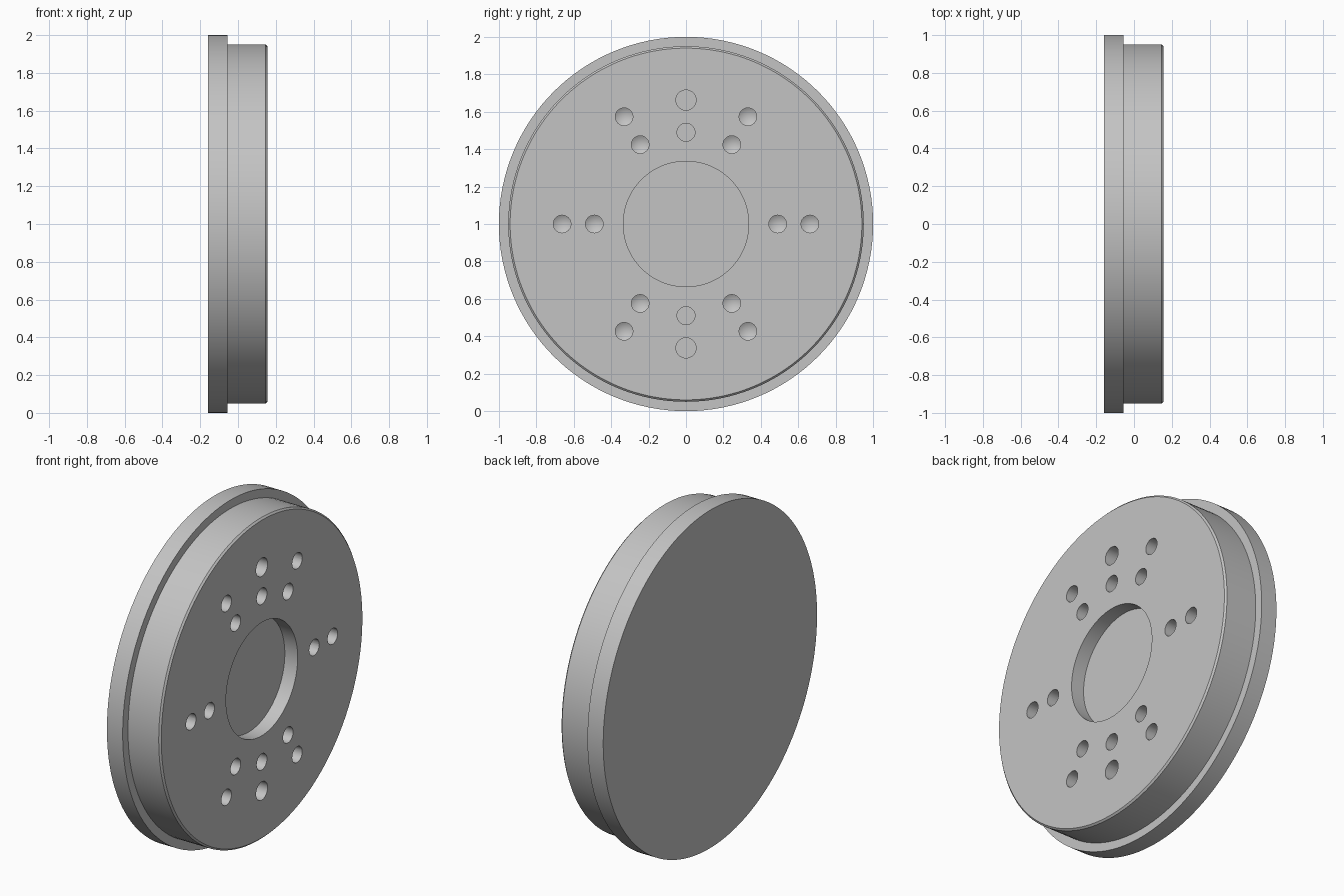
import bpy, bmesh
from math import pi, sin, cos, radians
from mathutils import Vector, Matrix

cube = bpy.data.objects.get("Cube")
if cube:
    bpy.data.objects.remove(cube, do_unlink=True)

# One plain grey material
grey = bpy.data.materials.new("plain grey")
grey.use_nodes = True
colour = (0.55, 0.55, 0.55, 1)
grey.diffuse_color = colour
grey.node_tree.nodes["Principled BSDF"].inputs["Base Color"].default_value = colour


def lathe(bm, profile, steps, centre):
    """Spin an (x, radius) profile about the x axis, offset to centre."""
    verts = [bm.verts.new((x, 0, r)) for x, r in profile]
    edges = [bm.edges.new(pair) for pair in zip(verts, verts[1:])]
    spun = bmesh.ops.spin(bm, geom=verts + edges, cent=(0, 0, 0), axis=(1, 0, 0),
                          angle=2 * pi, steps=steps, use_duplicate=False)
    new = list({v for f in bm.faces for v in f.verts if not f.tag} | set(verts))
    bmesh.ops.translate(bm, verts=new, vec=centre)
    bmesh.ops.remove_doubles(bm, verts=bm.verts[:], dist=1e-4)
    for f in bm.faces:
        f.tag = True


def make_object(name, bm):
    bmesh.ops.recalc_face_normals(bm, faces=bm.faces[:])
    mesh = bpy.data.meshes.new(name)
    bm.to_mesh(mesh)
    bm.free()
    mesh.materials.append(grey)
    obj = bpy.data.objects.new(name, mesh)
    bpy.context.collection.objects.link(obj)
    return obj


# Flanged disc with a chamfered front rim and a round central recess
back, step, front = -0.158, -0.055, 0.156
recess_floor = front - 0.084
bm = bmesh.new()
lathe(bm, [(back, 0), (back, 1), (step, 1), (step, 0.95), (front - 0.01, 0.95),
           (front, 0.94), (front, 0.335), (recess_floor, 0.335), (recess_floor, 0)],
      128, Vector((0, 0, 1)))
disc = make_object("flanged_disc", bm)

# Holes on two rings: drilled with conical ends, flat-bottomed on the vertical line
bm = bmesh.new()
for ring, pin_radius in ((0.49, 0.048), (0.662, 0.054)):
    for degrees in (0, 60, 90, 120, 180, 240, 270, 300):
        a = radians(degrees)
        flat = degrees in (90, 270)
        r = pin_radius if flat else 0.047
        end = front - 0.14
        tip = end if flat else end - r * 0.6
        lathe(bm, [(front + 0.05, 0), (front + 0.05, r), (end, r), (tip, 0)],
              32, Vector((0, ring * cos(a), 1 + ring * sin(a))))
drills = make_object("hole_cutter", bm)
drills.hide_render = True

cut = disc.modifiers.new("holes", 'BOOLEAN')
cut.operation = 'DIFFERENCE'
cut.solver = 'EXACT'
cut.object = drills

# Bake the holes in, then drop the cutter
bpy.ops.object.select_all(action='DESELECT')
disc.select_set(True)
bpy.context.view_layer.objects.active = disc
bpy.ops.object.modifier_apply(modifier=cut.name)
bpy.data.objects.remove(drills, do_unlink=True)
bpy.ops.object.shade_smooth_by_angle(angle=radians(30))
